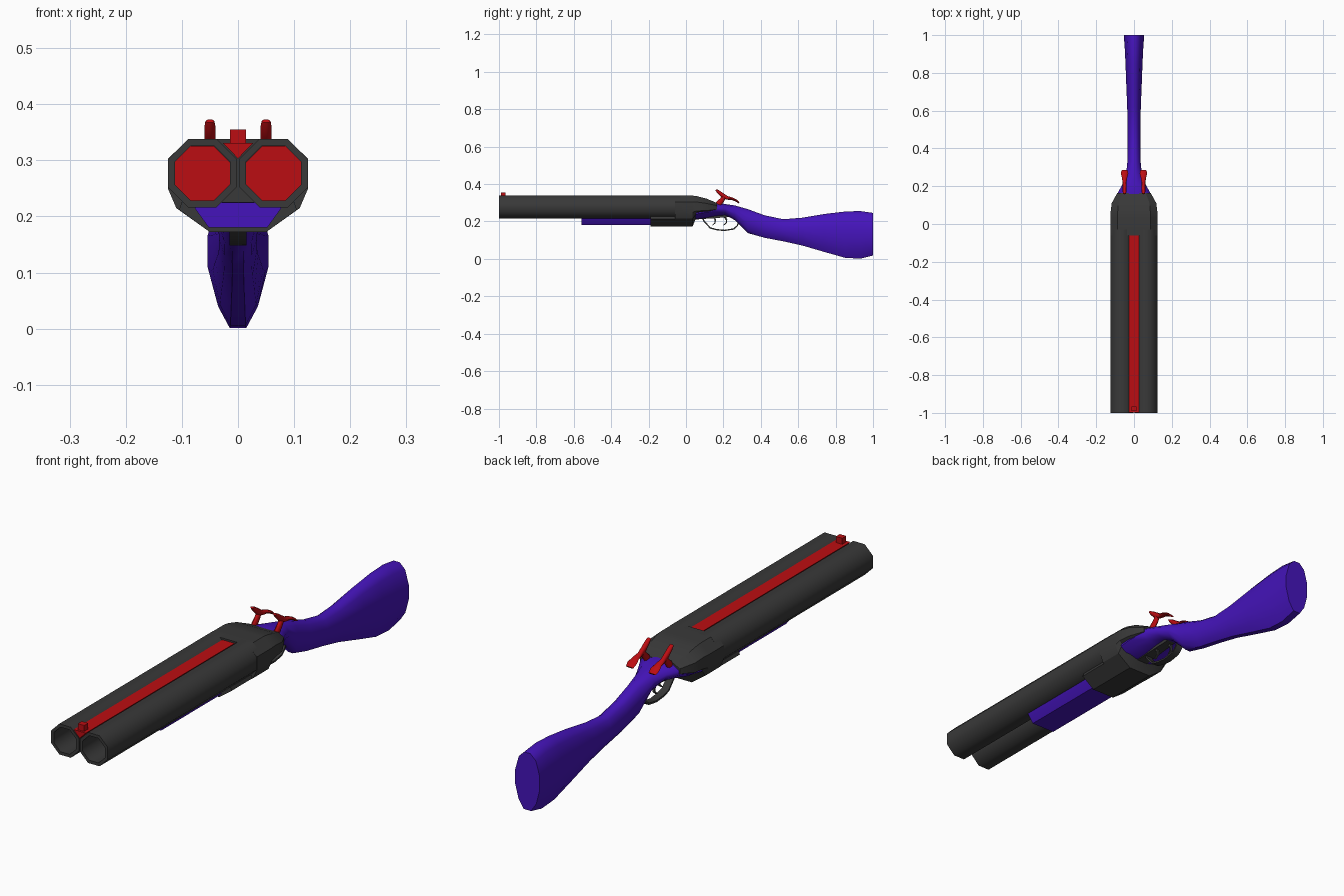
import bpy, bmesh, math
from mathutils import Vector

if "Cube" in bpy.data.objects:
    bpy.data.objects.remove(bpy.data.objects["Cube"])


def material(name, rgb):
    m = bpy.data.materials.new(name)
    m.diffuse_color = (*rgb, 1)
    m.use_nodes = True
    m.node_tree.nodes["Principled BSDF"].inputs["Base Color"].default_value = m.diffuse_color
    return m


STEEL = material("dark_steel", (0.04, 0.04, 0.04))
PURPLE = material("purple_wood", (0.06, 0.007, 0.5))
RED = material("red_paint", (0.5, 0.004, 0.006))


def finish(name, bm, mat, angle):
    bmesh.ops.recalc_face_normals(bm, faces=bm.faces)
    me = bpy.data.meshes.new(name)
    bm.to_mesh(me)
    bm.free()
    me.materials.append(mat)
    ob = bpy.data.objects.new(name, me)
    bpy.context.collection.objects.link(ob)
    bpy.ops.object.select_all(action='DESELECT')
    ob.select_set(True)
    bpy.context.view_layer.objects.active = ob
    bpy.ops.object.shade_smooth_by_angle(angle=math.radians(angle))
    return ob


def loft(name, sections, mat, angle=30, closed=False):
    """Skin equal-length rings; cap the ends, or join last to first."""
    bm = bmesh.new()
    rings = [[bm.verts.new(p) for p in s] for s in sections]
    pairs = list(zip(rings, rings[1:]))
    if closed:
        pairs.append((rings[-1], rings[0]))
    else:
        bm.faces.new(rings[0])
        bm.faces.new(rings[-1])
    n = len(rings[0])
    for a, b in pairs:
        for i in range(n):
            j = (i + 1) % n
            bm.faces.new((a[i], a[j], b[j], b[i]))
    return finish(name, bm, mat, angle)


def mirrored(half, y):
    """Full symmetric ring at y from the +x half, listed top to bottom."""
    return ([Vector((x, y, z)) for x, z in half]
            + [Vector((-x, y, z)) for x, z in reversed(half) if x > 0])


def octagon(x, y, z, apothem):
    r = apothem / math.cos(math.pi / 8)
    angles = [math.pi / 8 + i * math.pi / 4 for i in range(8)]
    return [Vector((x + r * math.cos(a), y, z + r * math.sin(a))) for a in angles]


BOX = [(1, 1), (-1, 1), (-1, -1), (1, -1)]
ROUND = [(math.cos(i * math.pi / 4), math.sin(i * math.pi / 4)) for i in range(8)]


def sweep(name, path, x, mat, ring, angle=40):
    """Sweep a ring along (y, z, half width, half thickness) points."""
    sections = []
    for i, (y, z, w, t) in enumerate(path):
        a, b = path[max(i - 1, 0)], path[min(i + 1, len(path) - 1)]
        d = Vector((b[0] - a[0], b[1] - a[1])).normalized()
        sections.append([Vector((x + u * w, y - d.y * v * t, z + d.x * v * t))
                         for u, v in ring])
    return loft(name, sections, mat, angle)


# Hollow octagonal barrels with loaded shells, and the hammers, one per side
BX, BZ = 0.0635, 0.277
for side, s in (("left", -1), ("right", 1)):
    loft(f"{side}_barrel",
         [octagon(s * BX, -1, BZ, 0.061), octagon(s * BX, -0.03, BZ, 0.061),
          octagon(s * BX, -0.03, BZ, 0.049), octagon(s * BX, -1, BZ, 0.049)],
         STEEL, 50, closed=True)
    loft(f"{side}_shell",
         [octagon(s * BX, -0.2, BZ, 0.0488), octagon(s * BX, -0.04, BZ, 0.0488)],
         RED, 50)
    sweep(f"{side}_hammer_spur",
          [(0.160, 0.370, 0.008, 0.004), (0.172, 0.359, 0.010, 0.009),
           (0.195, 0.340, 0.010, 0.012), (0.220, 0.326, 0.010, 0.010),
           (0.245, 0.322, 0.014, 0.007), (0.268, 0.312, 0.020, 0.006),
           (0.284, 0.300, 0.016, 0.004)],
          s * 0.05, RED, ROUND, 60)
    sweep(f"{side}_hammer_body",
          [(0.205, 0.335, 0.009, 0.012), (0.193, 0.315, 0.009, 0.013),
           (0.176, 0.297, 0.009, 0.016), (0.165, 0.280, 0.009, 0.016)],
          s * 0.05, RED, ROUND, 60)

# Sighting rib between the barrels, with a bead at the muzzle
rib = [(0.027, 0.331), (0.0, 0.303)]
loft("sight_rib", [mirrored(rib, y) for y in (-0.998, -0.05)], RED)
bead = [(0.014, 0.355), (0.014, 0.322)]
loft("front_sight", [mirrored(bead, y) for y in (-0.99, -0.965)], RED)

# Receiver, tapering down behind the breech
def receiver_section(y, top, w, low, bottom, bw):
    return mirrored([(w * 0.7, top), (w, top - (top - low) * 0.4),
                     (w, low), (w * 0.88, low - (low - bottom) * 0.45),
                     (bw, bottom)], y)

loft("receiver", [receiver_section(-0.06, 0.338, 0.125, 0.25, 0.172, 0.05),
                  receiver_section(0.035, 0.338, 0.125, 0.25, 0.172, 0.05),
                  receiver_section(0.06, 0.335, 0.124, 0.257, 0.235, 0.07),
                  receiver_section(0.11, 0.322, 0.118, 0.258, 0.245, 0.08),
                  receiver_section(0.165, 0.299, 0.088, 0.265, 0.255, 0.06)],
     STEEL, 25)

# Fore-end iron and wooden fore-end under the barrels
iron = [(0.10, 0.226), (0.105, 0.212), (0.05, 0.172)]
loft("fore_end_iron", [mirrored(iron, y) for y in (-0.19, -0.05)], STEEL)
wood = [(0.08, 0.225), (0.076, 0.213), (0.052, 0.18)]
loft("fore_end", [mirrored(wood, y) for y in (-0.56, -0.18)], PURPLE)

# Stock: (y, top, bottom, half width) stations with an egg-shaped section
egg = [(0.25, 1), (0.7, 0.8), (1, 0.3), (1, -0.2), (0.72, -0.7), (0.3, -1)]
stations = [(0.04, 0.275, 0.212, 0.112), (0.10, 0.292, 0.218, 0.108),
            (0.16, 0.302, 0.230, 0.088), (0.21, 0.293, 0.234, 0.062),
            (0.26, 0.286, 0.208, 0.042), (0.33, 0.266, 0.138, 0.035),
            (0.42, 0.233, 0.113, 0.034), (0.52, 0.212, 0.094, 0.034),
            (0.62, 0.220, 0.072, 0.036), (0.74, 0.240, 0.037, 0.041),
            (0.85, 0.253, 0.006, 0.045), (0.93, 0.256, 0.001, 0.049),
            (1.00, 0.246, 0.018, 0.054)]
loft("stock", [mirrored([(u * w, (t + b) / 2 + v * (t - b) / 2) for u, v in egg], y)
               for y, t, b, w in stations], PURPLE, 50)

# Trigger guard strap, tang and two curved triggers
guard = [(0.085, 0.226), (0.098, 0.200), (0.13, 0.165), (0.165, 0.156),
         (0.205, 0.152), (0.255, 0.160), (0.275, 0.178), (0.285, 0.205)]
sweep("trigger_guard", [(y, z, 0.015, 0.0035) for y, z in guard], 0, STEEL, BOX)
sweep("trigger_plate", [(0.03, 0.215, 0.025, 0.006), (0.24, 0.230, 0.018, 0.006)],
      0, STEEL, BOX)
for name, y, x in (("front_trigger", 0.145, 0.010), ("rear_trigger", 0.205, -0.010)):
    sweep(name, [(y, 0.228, 0.005, 0.005), (y + 0.012, 0.208, 0.005, 0.004),
                 (y + 0.010, 0.192, 0.005, 0.003), (y - 0.004, 0.180, 0.004, 0.002)],
          x, STEEL, BOX)
